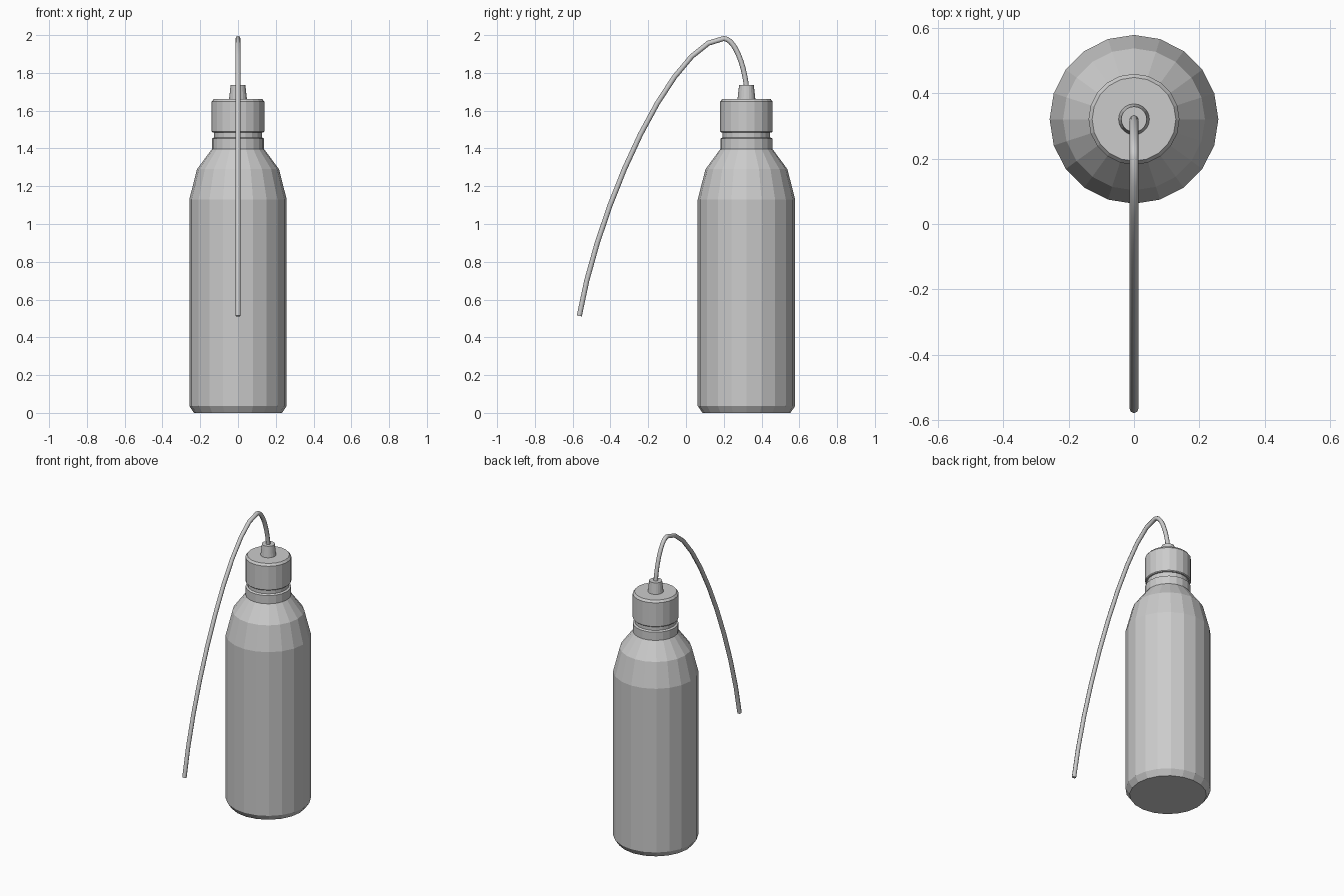
import bpy, bmesh, math

if "Cube" in bpy.data.objects:
    bpy.data.objects.remove(bpy.data.objects["Cube"])

CY = 0.32  # bottle axis


def lathe(name, profile, sides):
    """Closed solid of revolution about the bottle axis from (radius, z) pairs."""
    bm = bmesh.new()
    rings = []
    for r, z in profile:
        rings.append([bm.verts.new((r * math.cos(2 * math.pi * i / sides),
                                    r * math.sin(2 * math.pi * i / sides), z))
                      for i in range(sides)])
    for a, b in zip(rings, rings[1:]):
        for i in range(sides):
            j = (i + 1) % sides
            bm.faces.new((a[i], a[j], b[j], b[i]))
    bm.faces.new(rings[0][::-1])
    bm.faces.new(rings[-1])
    me = bpy.data.meshes.new(name)
    bm.to_mesh(me)
    bm.free()
    ob = bpy.data.objects.new(name, me)
    ob.location.y = CY
    bpy.context.collection.objects.link(ob)
    return ob


# Bottle body with shoulder, collar and neck
lathe("bottle", [(0.233, 0), (0.258, 0.037), (0.258, 1.13), (0.217, 1.29),
                 (0.138, 1.397), (0.138, 1.452), (0.126, 1.458), (0.126, 1.50)], 20)

# Screw cap
lathe("cap", [(0.134, 1.485), (0.139, 1.49), (0.139, 1.648), (0.128, 1.662)], 20)

# Tapered nozzle
lathe("nozzle", [(0.048, 1.655), (0.039, 1.735)], 20)

# Bent delivery tube
curve = bpy.data.curves.new("tube", 'CURVE')
curve.dimensions = '3D'
curve.bevel_depth = 0.0135
curve.bevel_resolution = 2
curve.use_fill_caps = True
spline = curve.splines.new('BEZIER')
spline.resolution_u = 10
spline.bezier_points.add(2)
path = [((0.318, 1.61), (0.32, 1.72), (0.312, 1.83)),
        ((0.26, 1.982), (0.2, 1.982), (-0.06, 1.982)),
        ((-0.46, 1.12), (-0.565, 0.513), (-0.59, 0.37))]
for p, (left, co, right) in zip(spline.bezier_points, path):
    p.handle_left_type = p.handle_right_type = 'FREE'
    p.handle_left, p.co, p.handle_right = [(0, y, z) for y, z in (left, co, right)]
tube = bpy.data.objects.new("tube", curve)
bpy.context.collection.objects.link(tube)
